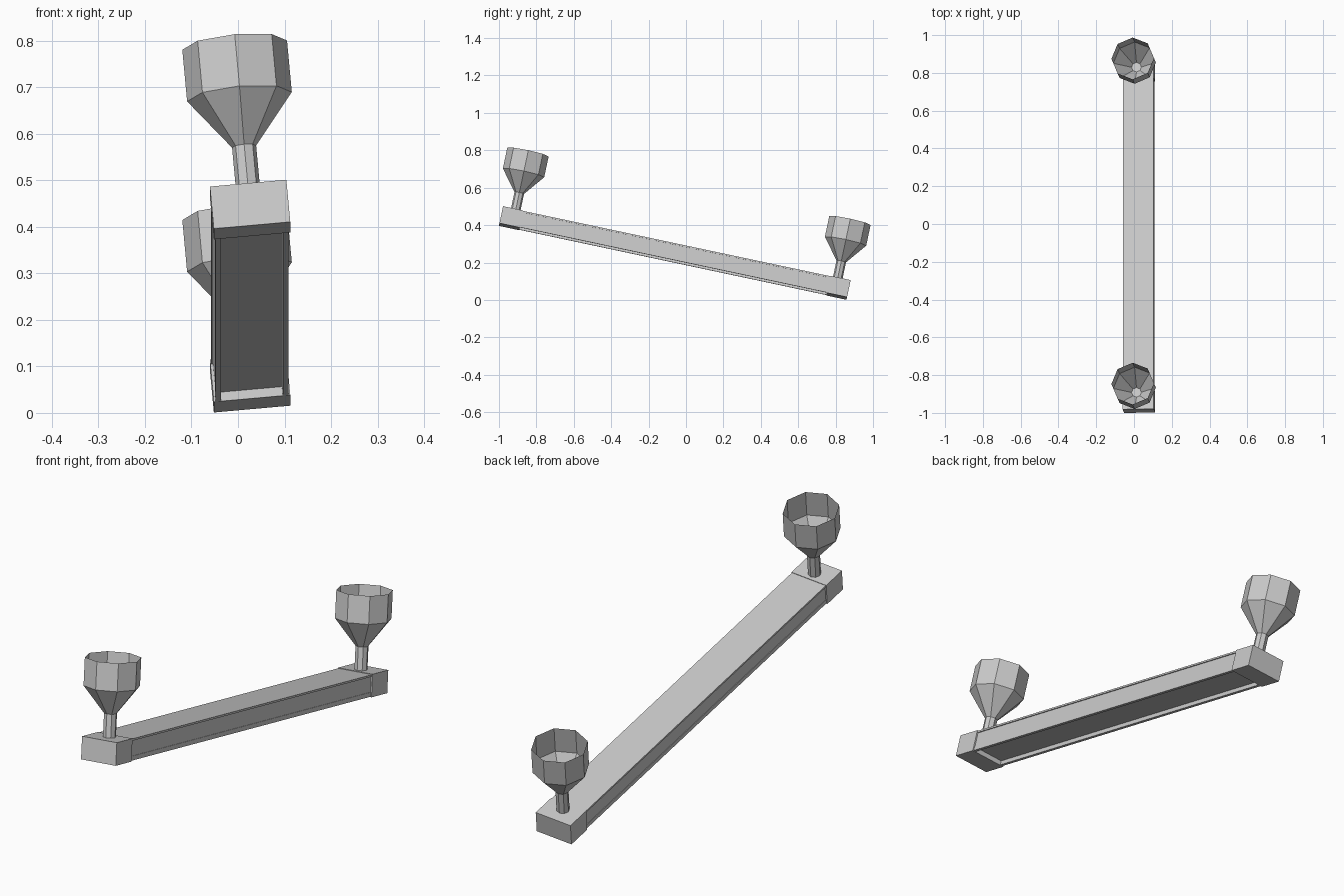
import bpy, bmesh, math
from mathutils import Matrix

cube = bpy.data.objects.get("Cube")
if cube:
    bpy.data.objects.remove(cube, do_unlink=True)

grey = bpy.data.materials.new("plain grey")
grey.use_nodes = True
GREY = (0.6, 0.6, 0.6, 1)
grey.diffuse_color = GREY
grey.node_tree.nodes["Principled BSDF"].inputs["Base Color"].default_value = GREY

# The whole fitting leans: pitched along its length and rolled sideways
FRAME = (Matrix.Translation((0.026, -0.06, 0.251))
         @ Matrix.Rotation(math.radians(-12), 4, 'X')
         @ Matrix.Rotation(math.radians(-5.2), 4, 'Y'))
LENGTH, WIDTH, HEIGHT = 1.9, 0.165, 0.093
CAP = 0.11
LAMP_Y = 0.88


def finish(name, bm):
    mesh = bpy.data.meshes.new(name)
    bm.to_mesh(mesh)
    bm.free()
    mesh.materials.append(grey)
    obj = bpy.data.objects.new(name, mesh)
    obj.matrix_world = FRAME
    bpy.context.collection.objects.link(obj)
    return obj


def box(name, size, centre):
    bm = bmesh.new()
    bmesh.ops.create_cube(bm, size=1, matrix=Matrix.Translation(centre)
                          @ Matrix.Diagonal((*size, 1)))
    return finish(name, bm)


def lathe(name, profile, y, close_start=False):
    """Eight-sided surface through (radius, height) rings."""
    bm = bmesh.new()
    rings = []
    for radius, z in profile:
        rings.append([bm.verts.new((radius * math.cos(k * math.pi / 4),
                                    y + radius * math.sin(k * math.pi / 4), z))
                      for k in range(8)])
    for low, high in zip(rings, rings[1:]):
        for k in range(8):
            n = (k + 1) % 8
            bm.faces.new((low[k], low[n], high[n], high[k]))
    if close_start:
        bm.faces.new(rings[0][::-1])
    return finish(name, bm)


# Long bar between the end blocks, with a shallow tray cut into its underside
span = LENGTH - 2 * CAP
top, bottom = HEIGHT / 2, -HEIGHT / 2
cover, rim, depth = 0.008, 0.012, 0.02
box("bar_cover", (WIDTH - 0.004, span, cover), (0, 0, top - 0.002 - cover / 2))
core_low = bottom + depth
core_high = top - 0.002 - cover
box("bar_core", (WIDTH - 0.012, span, core_high - core_low),
    (0, 0, (core_high + core_low) / 2))

for side, word in ((-1, "right"), (1, "left")):
    box(word + "_tray_lip", (rim, span, depth - 0.002),
        (side * (WIDTH / 2 - 0.004 - rim / 2), 0, bottom + 0.002 + (depth - 0.002) / 2))

# End blocks and the open cups on stems
for side, word in ((-1, "front"), (1, "back")):
    box(word + "_end_block", (WIDTH, CAP, HEIGHT),
        (0, side * (LENGTH - CAP) / 2, 0))
    lathe(word + "_stem", [(0.026, top - 0.005), (0.026, 0.142)], side * LAMP_Y)
    lathe(word + "_cup", [(0.026, 0.142), (0.113, 0.252), (0.113, 0.366)],
          side * LAMP_Y, close_start=True)
